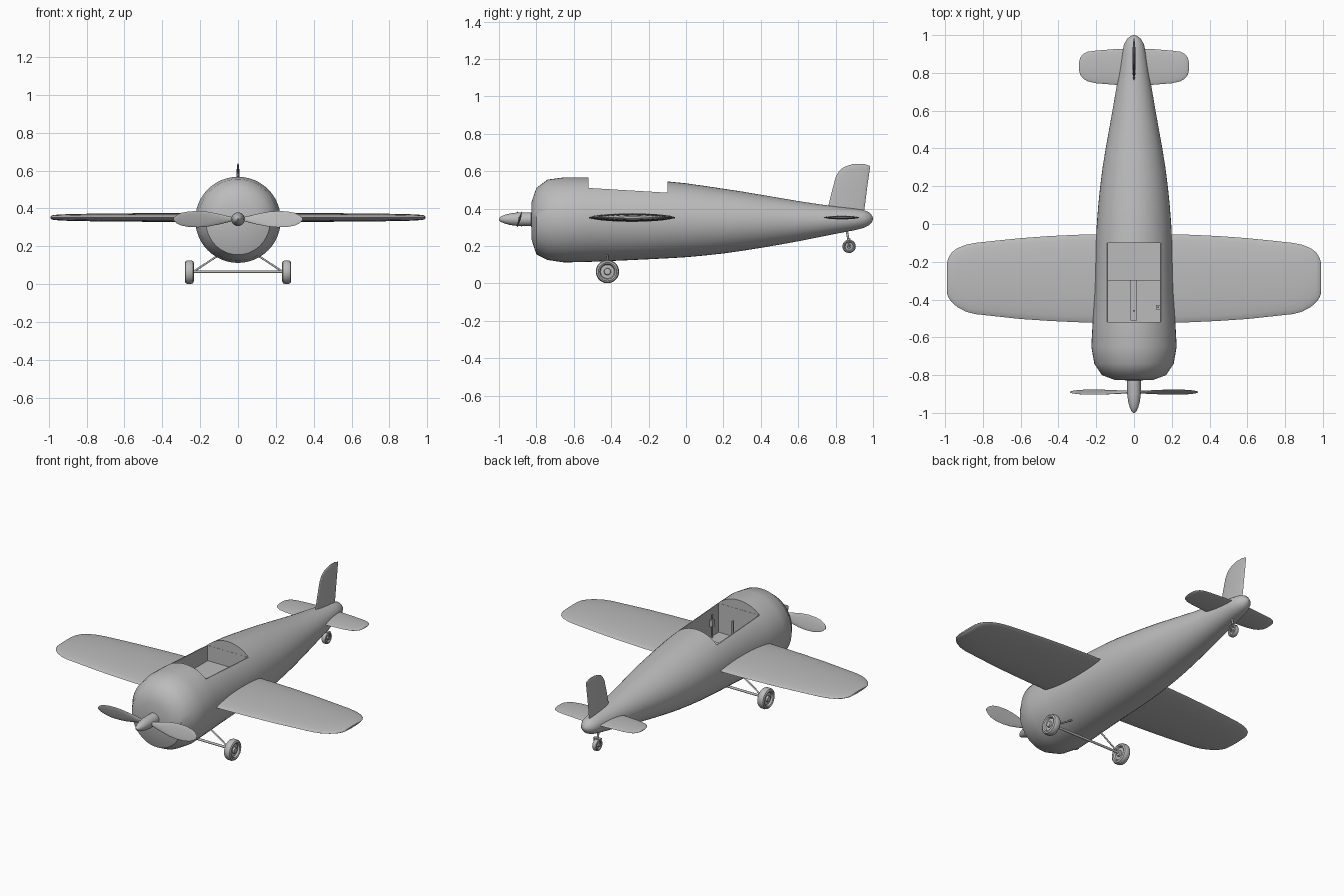
import bpy, bmesh, math
from mathutils import Vector, Matrix

if "Cube" in bpy.data.objects:
    bpy.data.objects.remove(bpy.data.objects["Cube"])

grey = bpy.data.materials.new("plain_grey")
grey.diffuse_color = (0.5, 0.5, 0.5, 1)
grey.use_nodes = True
grey.node_tree.nodes["Principled BSDF"].inputs["Base Color"].default_value = grey.diffuse_color


def finish(name, bm, angle=35):
    bmesh.ops.recalc_face_normals(bm, faces=bm.faces[:])
    me = bpy.data.meshes.new(name)
    bm.to_mesh(me)
    bm.free()
    me.materials.append(grey)
    ob = bpy.data.objects.new(name, me)
    bpy.context.collection.objects.link(ob)
    if angle:
        shade(ob, angle)
    return ob


def shade(ob, angle=35):
    bpy.ops.object.select_all(action='DESELECT')
    ob.select_set(True)
    bpy.context.view_layer.objects.active = ob
    bpy.ops.object.shade_smooth_by_angle(angle=math.radians(angle))


def loft(name, rings, angle=35):
    """Skin a list of equal-length point rings and cap both ends."""
    bm = bmesh.new()
    vs = [[bm.verts.new(p) for p in r] for r in rings]
    n = len(vs[0])
    for a, b in zip(vs, vs[1:]):
        for i in range(n):
            j = (i + 1) % n
            bm.faces.new((a[i], a[j], b[j], b[i]))
    bm.faces.new(vs[0])
    bm.faces.new(vs[-1])
    return finish(name, bm, angle)


def circle(n):
    return [(math.cos(2 * math.pi * i / n), math.sin(2 * math.pi * i / n)) for i in range(n)]


def rod(name, a, b, r, n=12):
    a, b = Vector(a), Vector(b)
    q = (b - a).to_track_quat('Z', 'Y')
    return loft(name, [[p + q @ Vector((c * r, s * r, 0)) for c, s in circle(n)] for p in (a, b)])


def box(name, lo, hi):
    x, y, X, Y = lo[0], lo[1], hi[0], hi[1]
    return loft(name, [[(x, y, z), (X, y, z), (X, Y, z), (x, Y, z)] for z in (lo[2], hi[2])], 30)


# fuselage: y, bottom, top, half width
stations = [(-0.828, .33, .355, .012), (-0.826, .235, .435, .10), (-0.80, .155, .51, .17),
            (-0.74, .125, .555, .21), (-0.65, .112, .567, .226), (-0.52, .115, .566, .219),
            (-0.35, .122, .56, .209), (-0.2, .129, .552, .205), (-0.1, .134, .545, .202),
            (0, .14, .535, .197), (.1, .149, .521, .189), (.2, .16, .506, .179),
            (.3, .174, .491, .166), (.4, .19, .474, .150), (.5, .207, .457, .132),
            (.6, .225, .44, .114), (.7, .245, .425, .097), (.8, .265, .411, .080),
            (.9, .284, .4, .064), (.95, .296, .392, .053), (.98, .311, .38, .037),
            (.995, .329, .362, .017), (1.0, .343, .348, .003)]
body = loft("fuselage", [[(w * c, y, (t + b) / 2 + (t - b) / 2 * s) for c, s in circle(48)]
                         for y, b, t, w in stations], 0)

# cockpit opening above the sloping rim, plus the tub below it
rim = [(-.52, .51), (-.1, .485), (-.1, .8), (-.52, .8)]
opening = loft("opening_cutter", [[(x, y, z) for y, z in rim] for x in (-.4, .4)], 0)
tub = box("tub_cutter", (-.138, -.519, .33), (.138, -.101, .7))
for cutter in (opening, tub):
    m = body.modifiers.new("cockpit", 'BOOLEAN')
    m.operation, m.solver, m.object = 'DIFFERENCE', 'EXACT', cutter
    bpy.ops.object.select_all(action='DESELECT')
    bpy.context.view_layer.objects.active = body
    body.select_set(True)
    bpy.ops.object.modifier_apply(modifier=m.name)
    bpy.data.objects.remove(cutter)
shade(body)

# cockpit fittings
box("seat", (-.138, -.30, .329), (.138, -.1, .39))
box("cockpit_console", (-.019, -.51, .329), (.016, -.30, .345))
rod("control_stick", (0, -.46, .34), (0, -.46, .46), .006)
rod("throttle_lever", (.128, -.44, .33), (.128, -.44, .47), .005)
box("throttle_mount", (.117, -.452, .40), (.139, -.428, .44))


def blade_ring(x, y0, y1, z, half):
    """Thin aerofoil section across y at a given x."""
    return [(x, (y0 + y1) / 2 + (y1 - y0) / 2 * c,
             z + half * math.copysign(abs(s) ** 1.25, s)) for c, s in circle(24)]


# span position, front edge, rear edge, half thickness
wing = [(.16, -.523, -.055, .023), (.3, -.520, -.057, .023), (.45, -.513, -.064, .023),
        (.6, -.503, -.075, .022), (.72, -.490, -.087, .021), (.84, -.477, -.1, .019),
        (.89, -.464, -.11, .018), (.935, -.440, -.128, .016), (.965, -.414, -.150, .014),
        (.983, -.388, -.18, .011), (.990, -.365, -.205, .005)]
tail = [(0, .735, .93, .010), (.1, .737, .926, .010), (.2, .745, .918, .009),
        (.245, .755, .912, .008), (.27, .77, .9, .007), (.285, .79, .88, .005),
        (.29, .81, .86, .002)]
for side, tag in ((1, "right"), (-1, "left")):
    loft(tag + "_wing", [blade_ring(side * x, a, b, .352, h) for x, a, b, h in wing])
    loft(tag + "_tailplane", [blade_ring(side * x, a, b, .352, h) for x, a, b, h in tail])

# tail fin: height, front edge, rear edge, half thickness
fin = [(.36, .745, .948, .009), (.42, .762, .957, .009), (.50, .782, .967, .009),
       (.57, .801, .977, .008), (.60, .818, .981, .007), (.618, .838, .984, .006),
       (.628, .86, .985, .005), (.638, .895, .955, .002)]
loft("tail_fin", [[(h * s, (a + b) / 2 + (b - a) / 2 * c, z) for c, s in circle(24)]
                  for z, a, b, h in fin])

# spinner and shaft
spin = [(-1.0, .004), (-.99, .014), (-.97, .023), (-.94, .031), (-.90, .036), (-.82, .036)]
loft("spinner", [[(r * c, y, .343 + r * s) for c, s in circle(24)] for y, r in spin])

# propeller blades, pitched in opposite senses: radius, half chord, half thickness
blade = [(.02, .010, .007), (.05, .016, .007), (.10, .029, .006), (.16, .041, .005),
         (.21, .045, .004), (.26, .043, .004), (.30, .035, .003), (.325, .022, .003),
         (.34, .006, .002)]
for side, tag in ((1, "right"), (-1, "left")):
    pitch = Matrix.Rotation(side * math.radians(-17), 3, 'X')
    loft(tag + "_propeller_blade",
         [[pitch @ Vector((side * r, t * c, w * s)) + Vector((0, -.89, .343))
           for c, s in circle(20)] for r, w, t in blade])


def wheel(name, x, y, z, r, w):
    """Rounded tyre with a recessed rim and a raised hub on both sides."""
    half = [(.48, .12), (.44, .26), (.22, .30), (.20, .58), (.42, .66), (.5, .78), (.40, .92), (.2, .99)]
    prof = half + [(-a, b) for a, b in reversed(half)]
    loft(name, [[(x + a * w, y + b * r * c, z + b * r * s) for c, s in circle(28)] for a, b in prof])


# landing gear
for side, tag in ((1, "right"), (-1, "left")):
    wheel(tag + "_wheel", side * .257, -.42, .063, .063, .048)
    rod(tag + "_gear_strut", (side * .235, -.42, .066), (side * .08, -.42, .168), .005)
rod("axle", (-.26, -.42, .066), (.26, -.42, .066), .007)

# tail wheel
rod("tail_wheel_strut", (0, .858, .29), (0, .868, .235), .006)
wheel("tail_wheel", 0, .872, .198, .036, .03)
box("tail_wheel_fork_top", (-.024, .86, .233), (.024, .88, .240))
for side, tag in ((1, "right"), (-1, "left")):
    rod(tag + "_fork_leg", (side * .021, .87, .238), (side * .021, .872, .195), .004)
rod("tail_wheel_axle", (-.024, .872, .198), (.024, .872, .198), .005)
